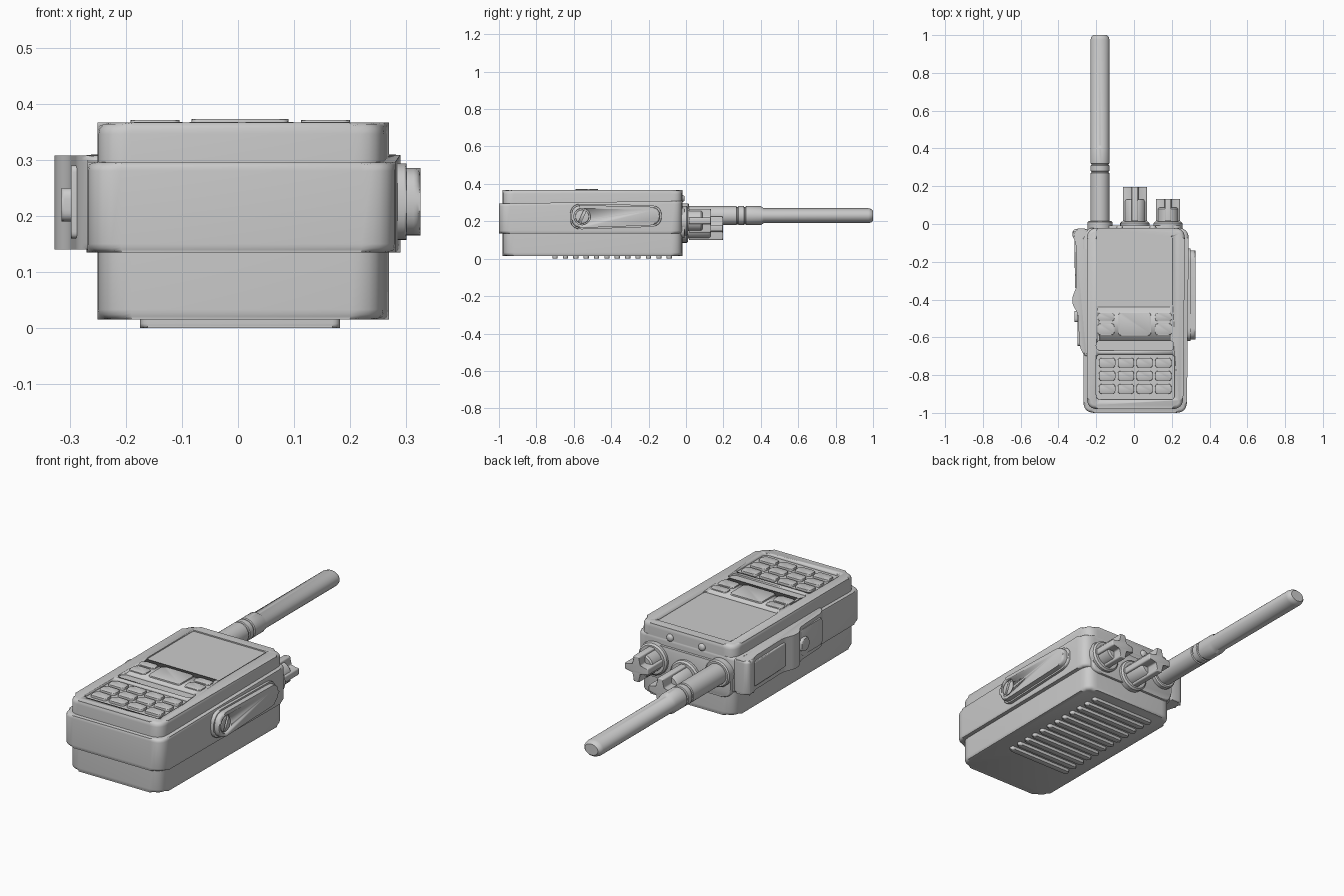
import bpy, bmesh, math
from mathutils import Vector

if "Cube" in bpy.data.objects:
    bpy.data.objects.remove(bpy.data.objects["Cube"])

grey = bpy.data.materials.new("plain grey")
grey.use_nodes = True
grey.diffuse_color = (0.6, 0.6, 0.6, 1)
grey.node_tree.nodes["Principled BSDF"].inputs["Base Color"].default_value = (0.6, 0.6, 0.6, 1)

AXES = {"x": lambda a, b, h: (h, a, b),
        "y": lambda a, b, h: (a, h, b),
        "z": lambda a, b, h: (a, b, h)}


def finish(name, bm):
    bmesh.ops.recalc_face_normals(bm, faces=bm.faces)
    mesh = bpy.data.meshes.new(name)
    bm.to_mesh(mesh)
    bm.free()
    mesh.materials.append(grey)
    ob = bpy.data.objects.new(name, mesh)
    bpy.context.collection.objects.link(ob)
    bpy.ops.object.select_all(action="DESELECT")
    ob.select_set(True)
    bpy.context.view_layer.objects.active = ob
    bpy.ops.object.shade_smooth_by_angle(angle=math.radians(35))
    return ob


def fillet(points, r, steps=6):
    """Round every corner of a polygon."""
    pts = [Vector(p) for p in points]
    out = []
    for i, p in enumerate(pts):
        a, b = pts[i - 1] - p, pts[(i + 1) % len(pts)] - p
        s = p + a.normalized() * min(r, a.length * 0.48)
        e = p + b.normalized() * min(r, b.length * 0.48)
        for k in range(steps + 1):
            t = k / steps
            out.append(s * (1 - t) ** 2 + p * 2 * t * (1 - t) + e * t * t)
    return out


def rect(x0, x1, y0, y1):
    return [(x0, y0), (x1, y0), (x1, y1), (x0, y1)]


def circle(cx, cy, r, n=32):
    return [(cx + r * math.cos(math.tau * i / n), cy + r * math.sin(math.tau * i / n))
            for i in range(n)]


def prism(name, outline, h0, h1, axis="z", bevel=0.0, ends=(0, 1), segments=3):
    """Extrude an outline along an axis and round the rims of the chosen ends."""
    bm = bmesh.new()
    place = AXES[axis]
    caps = [[bm.verts.new(place(p[0], p[1], h)) for p in outline] for h in (h0, h1)]
    faces = [bm.faces.new(c) for c in caps]
    n = len(outline)
    for i in range(n):
        j = (i + 1) % n
        bm.faces.new((caps[0][i], caps[0][j], caps[1][j], caps[1][i]))
    if bevel:
        rim = [e for k in ends for e in faces[k].edges]
        bmesh.ops.bevel(bm, geom=rim, offset=bevel, segments=segments,
                        profile=0.5, affect="EDGES")
    return finish(name, bm)


def loft(name, cx, cz, rings, n=32):
    """Join oval rings (y, x radius, z radius) along y."""
    bm = bmesh.new()
    loops = [[bm.verts.new((cx + rx * math.cos(math.tau * i / n), y,
                            cz + rz * math.sin(math.tau * i / n))) for i in range(n)]
             for y, rx, rz in rings]
    for a, b in zip(loops, loops[1:]):
        for i in range(n):
            j = (i + 1) % n
            bm.faces.new((a[i], a[j], b[j], b[i]))
    bm.faces.new(loops[0])
    bm.faces.new(loops[-1])
    return finish(name, bm)


def carve(target, cutter):
    mod = target.modifiers.new("recess", "BOOLEAN")
    mod.operation, mod.object, mod.solver = "DIFFERENCE", cutter, "EXACT"
    bpy.context.view_layer.objects.active = target
    bpy.ops.object.modifier_apply(modifier=mod.name)
    bpy.data.objects.remove(cutter)


# Main casing: battery below, wide middle band, keypad cover on top
cover = fillet([(-.25, -.98), (.26, -.98), (.27, -.02), (-.25, -.02)], .06)
prism("battery", cover, .015, .15, bevel=.018, ends=(0,))
band = prism("middle_band", fillet([(-.268, -1), (.28, -1), (.29, -.02), (-.27, -.02)], .06),
             .135, .295, bevel=.015)
for v in band.data.vertices:
    if v.co.z > .25:
        v.co.z += .015 * (v.co.y + 1)
face = prism("front_cover", cover, .28, .366, bevel=.02, ends=(1,))

# Recesses for the screen, the pill-shaped bar and the keypad
for area, r, depth in ((rect(-.2, .205, -.44, -.065), .015, .006),
                       (rect(-.2, .21, -.67, -.617), .026, .008),
                       (rect(-.2, .215, -.93, -.69), .025, .01)):
    carve(face, prism("cutter", fillet(area, r), .366 - depth, .4))
bpy.context.view_layer.objects.active = face
bpy.ops.object.shade_smooth_by_angle(angle=math.radians(35))


# Buttons
def button(name, x0, x1, y0, y1, top):
    prism(name, fillet(rect(x0, x1, y0, y1), .016, 4), .35, top, bevel=.004,
          ends=(1,), segments=2)


button("menu_button", -.083, .09, -.59, -.47, .373)
for side, x in (("right", -.192), ("left", .112)):
    button(side + "_upper_button", x, x + .088, -.515, -.47, .371)
    button(side + "_lower_button", x, x + .088, -.588, -.527, .371)
for row in range(3):
    for col in range(4):
        x, y = -.185 + col * .099, -.735 - row * .069
        button("key", x, x + .086, y - .026, y + .026, .367)

# Grip ribs on the underside
for i in range(12):
    y = -.70 + i * .0555
    prism("rib", fillet(rect(-.175, .182, y - .014, y + .014), .014, 4), 0, .03,
          bevel=.008, ends=(0,))

# Talk-button housing on the right side
grip = [(-.24, -.025), (-.318, -.025), (-.33, -.055), (-.308, -.10), (-.303, -.33),
        (-.328, -.39), (-.325, -.43), (-.298, -.47), (-.288, -.65), (-.262, -.70), (-.24, -.70)]
prism("talk_housing", fillet(grip, .02, 4), .14, .308, "z", .012)
prism("talk_pad", fillet([(-.28, -.07), (-.316, -.085), (-.312, -.34), (-.28, -.35)], .01, 3),
      .165, .285, "z", .006)
prism("side_button", fillet(rect(-.52, -.46, .19, .25), .02), -.315, -.28, "x", .006, (0,))
prism("side_plate", fillet(rect(-.645, -.48, .16, .29), .012), -.298, -.27, "x", .004, (0,))

# Accessory cover with its screw on the left side
plate = fillet([(-.62, .155), (-.13, .172), (-.13, .285), (-.62, .295)], .065, 8)
prism("accessory_rim", plate, .26, .30, "x", .004, (1,))
plug = prism("accessory_cover",
             fillet([(-.612, .163), (-.14, .18), (-.14, .277), (-.612, .287)], .06, 8),
             .27, .325, "x", .012, (1,))
carve(plug, prism("cutter", circle(-.555, .225, .044), .312, .4, "x"))
bpy.ops.object.shade_smooth_by_angle(angle=math.radians(35))
screw = prism("screw", circle(-.555, .225, .037), .30, .323, "x", .004, (1,))
d, s = Vector((.02, .045)), Vector((.006, -.003))
c = Vector((-.555, .225))
carve(screw, prism("cutter", [c - d - s, c - d + s, c + d + s, c + d - s], .314, .4, "x"))
bpy.ops.object.shade_smooth_by_angle(angle=math.radians(35))

# End plate and indicator lights
prism("end_plate", fillet([(-.24, .11), (.25, .11), (.25, .275), (-.24, .275)], .05),
      -.05, -.008, "y", .008, (1,))
for x in (.1, -.075):
    loft("indicator", x, .322, [(-.04, .018, .018), (-.016, .018, .018),
                                (-.01, .014, .014), (-.007, .007, .007)], 20)

# Antenna: collar, sleeve with grooves, flattened whip
r = .051
rings = [(-.03, .066, .066), (.01, .066, .066), (.016, .06, .06), (.016, r, r)]
for y in (.275, .315):
    rings += [(y - .006, r, r), (y - .003, r - .005, r - .005),
              (y + .003, r - .005, r - .005), (y + .006, r, r)]
rings += [(.40, r, r), (.415, .05, .04), (.975, .05, .04), (.99, .046, .036), (1, .036, .027)]
loft("antenna", -.18, .23, rings)


# Knobs: collar, round core and cross-shaped grip
def knob(name, cx, cz, end):
    loft(name + "_collar", cx, cz, [(-.03, .078, .078), (.004, .078, .078),
                                    (.012, .07, .07), (.012, .04, .04)])
    loft(name + "_core", cx, cz, [(0, .056, .056), (end * .6, .056, .056),
                                  (end * .66, .05, .05)])
    w, l = .017, .064
    cross = []
    for k in range(4):
        ca, sa = math.cos(k * math.pi / 2), math.sin(k * math.pi / 2)
        for a, b in ((l, -w), (l, w), (w, w)):
            cross.append((cx + a * ca - b * sa, cz + a * sa + b * ca))
    prism(name + "_grip", fillet(cross, .008, 3), .015, end, "y", .004, (1,))


knob("channel_knob", .005, .163, .197)
knob("volume_knob", .18, .203, .133)
